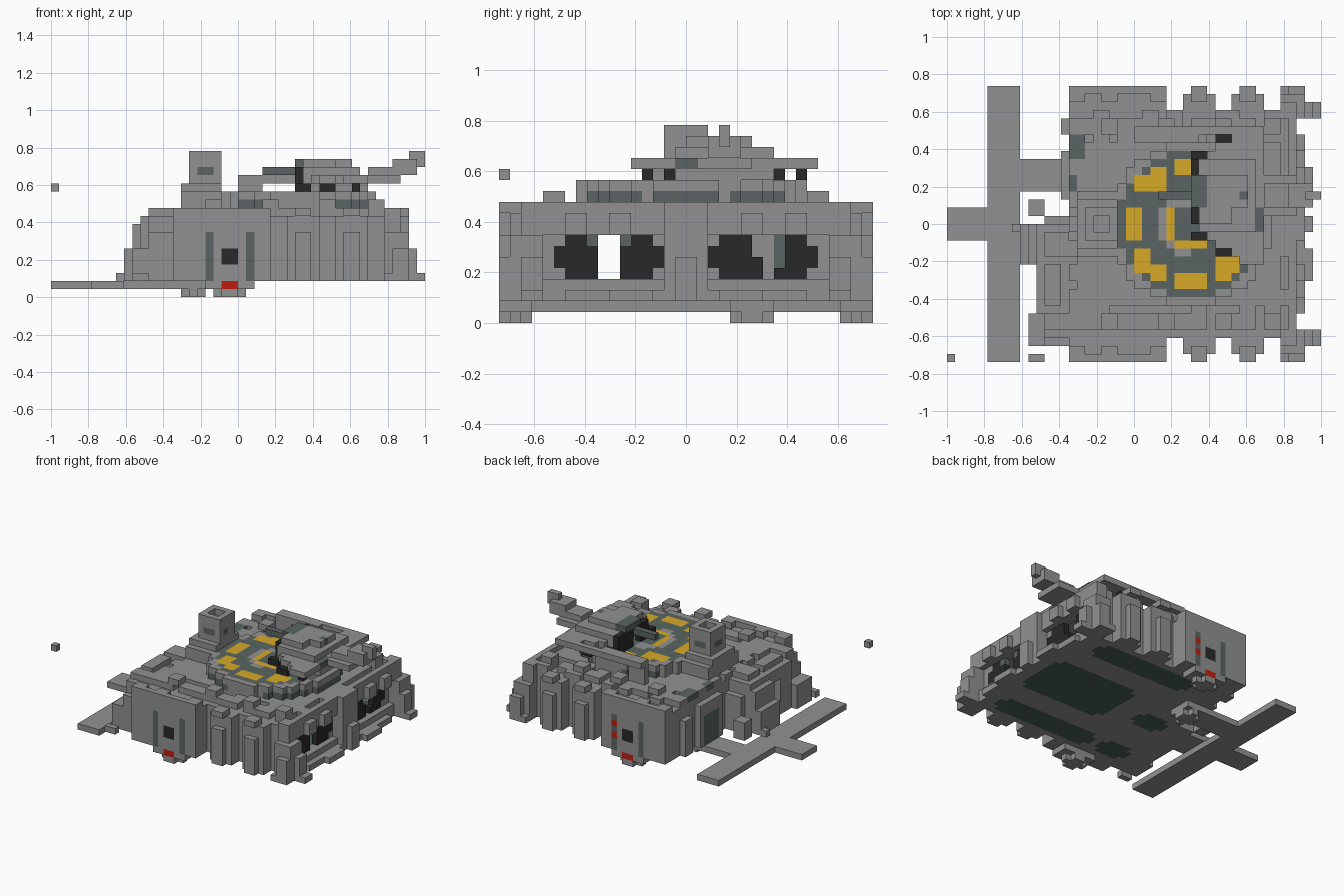
import bpy, bmesh, math, random
from mathutils import Vector

old = bpy.data.objects.get("Cube")
if old:
    bpy.data.objects.remove(old)

random.seed(4)
V = 1 / 23          # edge of one block
COLOURS = {
    "stone_grey": (0.285, 0.285, 0.285),
    "slate_green": (0.1, 0.13, 0.122),
    "marking_yellow": (0.68, 0.4, 0.022),
    "charcoal": (0.022, 0.022, 0.022),
    "signal_red": (0.52, 0.012, 0.004),
    "deep_green": (0.065, 0.115, 0.095),
}
NAMES = list(COLOURS)
GREY, GREEN, YELLOW, DARK, RED, DEEP = range(len(NAMES))
MATS = []
for name, rgb in COLOURS.items():
    m = bpy.data.materials.new(name)
    m.use_nodes = True
    m.diffuse_color = (*rgb, 1)
    m.node_tree.nodes["Principled BSDF"].inputs["Base Color"].default_value = (*rgb, 1)
    MATS.append(m)

cells = {}          # block position -> (part, colour)


def span(x, y, z):
    return [(i, j, k) for i in range(*x) for j in range(*y) for k in range(*z)]


def fill(part, x, y, z, colour=GREY):
    for c in span(x, y, z):
        cells[c] = (part, colour)


def carve(x, y, z):
    for c in span(x, y, z):
        cells.pop(c, None)


def paint(x, y, z, colour):
    for c in span(x, y, z):
        if c in cells:
            cells[c] = (cells[c][0], colour)


def both(y):
    """A y range and its mirror image."""
    return (y, (-y[1], -y[0]))


# Main hall: stepped footprint, wider at the front left quarter
fill("hall", (-8, 20), (-14, 14), (2, 10))
for x0, top in ((-14, 6), (-13, 9), (-12, 10), (-11, 10)):
    fill("hall", (x0, -8), (-11 if x0 > -13 else -5, 0), (2, top))
fill("hall", (-11, -8), (-14, -11), (2, 10))
for y in both((14, 17)):
    fill("hall", (-8, 4), y, (2, 10))
fill("hall", (-15, -13), (-1, 0), (2, 3))
fill("hall", (-13, -11), (1, 3), (2, 5))
fill("hall", (-11, -8), (-1, 1), (2, 8))
fill("hall", (-9, -8), (11, 13), (2, 8))

# Hollow hangar with a through passage
carve((-6, 20), (-13, 13), (3, 9))
fill("hangar_wall", (18, 19), (-13, 13), (3, 9))
carve((-15, 21), (-8, -6), (4, 8))

# Frame of the hangar side: centre pier, set-back lintel, low rail
fill("side_frame", (18, 21), (-2, 2), (2, 11))
fill("side_frame", (19, 20), (-14, 14), (2, 4))
fill("side_frame", (19, 20), (-13, 13), (8, 11))
for y in both((9, 11)) + both((5, 7)):
    fill("side_frame", (20, 21), y, (8, 10))
fill("side_skirt", (20, 21), (-11, 11), (2, 3))
for y in both((3, 7)):
    fill("side_skirt", (21, 22), y, (2, 3))
fill("side_skirt", (21, 22), (-1, 1), (2, 6))

# Corner piers stepping inward as they rise
for y in both((13, 17)):
    fill("corner_piers", (18, 21), y, (2, 3))
for y in both((14, 17)):
    fill("corner_piers", (19, 21), y, (2, 6))
for y in both((13, 16)):
    fill("corner_piers", (18, 21), y, (2, 8))
for y in both((13, 15)):
    fill("corner_piers", (18, 20), y, (8, 11))
    fill("corner_piers", (21, 22), y, (2, 6))
    fill("corner_piers", (22, 23), y, (2, 3))

# Hangar doorways with dark shutters beside an open slot
for y0 in (-12, 2):
    carve((18, 20), (y0 + 1, y0 + 9), (4, 8))
    carve((19, 20), (y0, y0 + 10), (5, 7))
    for j in range(y0, y0 + 10):
        slot = y0 + 4 <= j < y0 + 6
        low, high = (5, 7) if j in (y0, y0 + 9) else (4, 8)
        if not slot:
            fill("hangar_shutters", (18, 19), (j, j + 1), (low, high), DARK)
carve((18, 19), (8, 9), (5, 8))
fill("hangar_shutters", (18, 19), (6, 7), (4, 6), DARK)
for j in (-9, -6):
    paint((18, 19), (j, j + 1), (7, 8), GREEN)
fill("hangar_inner_post", (14, 16), (8, 9), (5, 9), GREEN)
fill("hangar_inner_post", (14, 16), (6, 8), (3, 9))

# Buttresses along the front and back walls
for x in (7, 13):
    for y in both((14, 16)):
        fill("buttresses", (x - 1, x + 3), y, (2, 10))
    for y in both((16, 17)):
        fill("buttresses", (x, x + 2), y, (2, 8))
for x in (-8, -4, 2, 7, 13):
    for y in both((15, 17)):
        fill("buttress_caps", (x, x + 2), y, (10, 11))
fill("corner_buttress", (-13, -11), (-15, -11), (2, 6))
fill("corner_buttress", (-13, -11), (-17, -16), (2, 3))
fill("corner_buttress", (-11, -8), (-15, -14), (2, 8))

# Gate panels on the front and back walls
for y in (-17, 16):
    row = (y, y + 1)
    fill("gate_panels", (-6, 4), row, (2, 11))
    paint((-2, 0), row, (4, 6), DARK)
    for x in (-4, 1):
        paint((x, x + 1), row, (2, 8), GREEN)
for z in (4, 6):
    paint((1, 2), (16, 17), (z, z + 1), RED)

# Landing feet with clipped corners, and red lamps under the gates
FEET = [(-3, 1, -17, -14), (-3, 1, 14, 17), (-7, -4, 4, 8)]
for x0, x1, y0, y1 in FEET:
    fill("landing_feet", (x0, x1), (y0, y1), (0, 2))
    for x in (x0, x1 - 1):
        for y in (y0, y1 - 1):
            carve((x, x + 1), (y, y + 1), (0, 1))
for y in both((14, 17)):
    fill("landing_feet", (-4, 2), y, (1, 2))
for y in (-17, 16):
    paint((-2, 0), (y, y + 1), (1, 2), RED)

# Low dock on the left and its walkways
fill("dock", (-18, -14), (-17, 17), (1, 2))
fill("dock", (-14, -7), (4, 8), (1, 2))
fill("dock", (-23, -18), (-2, 2), (1, 2))
fill("dock_door", (-9, -8), (3, 9), (2, 9))
paint((-9, -8), (4, 8), (2, 7), GREEN)
fill("floating_beacon", (-23, -22), (-17, -16), (13, 14))

# Roof blocks: parapet and scattered vents
for x in range(-11, 20, 3):
    for y in range(-13, 13, 3):
        if x < -8 and y > -3:
            continue
        w, d = random.choice(((2, 2), (3, 2), (2, 3), (3, 3)))
        fill("roof_blocks", (x, min(x + w, 20)), (y, min(y + d, 14)), (10, 11))
for x in (-4, 3, 10, 16):
    for y in both((11, 13)):
        fill("roof_vents", (x, x + 2), y, (11, 12))
fill("roof_core", (-7, 18), (-10, 10), (10, 11))
fill("roof_hatches", (-8, -6), (8, 11), (10, 11), GREEN)
fill("roof_hatches", (-8, -7), (4, 6), (10, 11), GREEN)

# Round landing pad with a ring of yellow markings
MARKS = [((-1, 1), (-2, 2)), ((0, 2), (4, 6)), ((2, 4), (4, 7)), ((5, 8), (6, 8)),
         ((0, 2), (-6, -3)), ((2, 4), (-7, -5)), ((5, 9), (-8, -6)),
         ((10, 12), (-7, -4)), ((12, 13), (-6, -4)), ((4, 5), (-2, 2)), ((5, 9), (-3, -2))]
for i, j, k in span((-4, 19), (-11, 11), (11, 13)):
    r = math.hypot(i + 0.5 - 7, j + 0.5)
    side = abs(j + 0.5)
    if k == 11 and r < 10:
        panel = side < 3 or (4 < side and 3 < abs(i - 7.5) < 8)
        cells[i, j, k] = ("pad_base", GREEN if panel else GREY)
    elif k == 12 and r < 10:
        inner = 2.4 < r < 4 and i < 7
        cells[i, j, k] = ("landing_pad", GREEN if r < 8.9 and not inner else GREY)
for x, y in MARKS:
    paint(x, y, (12, 13), YELLOW)

# Command deck: stepped plan, propped on dark blocks along its edge
fill("deck_core", (9, 16), (-1, 8), (13, 14))
for x0, y in ((8, (-1, 8)), (9, (-2, 9)), (10, (-3, 10)), (12, (-4, 11)), (13, (-5, 12))):
    fill("deck", (x0, 16), y, (14, 15))
fill("deck", (0, 8), (10, 12), (14, 15))
fill("deck", (8, 13), (11, 12), (14, 15))
fill("deck", (0, 3), (10, 11), (10, 14))
for x, y in (((7, 9), (8, 9)), ((7, 9), (-2, -1)), ((10, 12), (10, 11)), ((10, 12), (-4, -3))):
    fill("deck_supports", x, y, (13, 14), DARK)
fill("deck_supports", (14, 15), (-4, -3), (13, 14), DARK)
for y in ((0, 2), (4, 8)):
    fill("deck_supports", (7, 8), y, (13, 16), DARK)
fill("deck_house", (8, 15), (-1, 8), (15, 16))
fill("deck_nose", (3, 7), (3, 4), (15, 16), GREEN)
fill("deck_roof", (7, 14), (2, 6), (16, 17))
fill("deck_roof", (8, 12), (0, 2), (16, 17))
paint((7, 9), (2, 6), (16, 17), GREEN)
paint((13, 14), (3, 4), (16, 17), GREEN)

# Gun pointing outward from the deck
fill("gun", (15, 20), (1, 6), (14, 15))
fill("gun", (16, 22), (2, 5), (15, 16))
fill("gun", (19, 22), (2, 5), (16, 17))
fill("gun", (21, 23), (3, 4), (16, 18))
paint((15, 16), (-1, 2), (14, 15), GREEN)

# Watch tower with small windows
fill("tower", (-7, -2), (-4, 4), (11, 13))
fill("tower", (-7, -2), (-3, 3), (13, 14))
fill("tower", (-6, -2), (-2, 2), (14, 18))
carve((-5, -3), (-1, 1), (17, 18))
for y in (-2, 1):
    paint((-5, -3), (y, y + 1), (15, 16), GREEN)
paint((-6, -5), (-1, 1), (15, 16), GREEN)
paint((-3, -2), (-1, 0), (15, 16), GREEN)

# Green hatches set flush in the underside
for x, y in (((3, 19), (-5, 5)), ((-2, 17), (9, 13)), ((-1, 18), (-13, -9)),
             ((-7, -1), (-3, 1)), ((-8, -2), (-13, -9))):
    paint((x[0] + 1, x[1] - 1), y, (2, 3), DEEP)
    paint(x, (y[0] + 1, y[1] - 1), (2, 3), DEEP)

# Skin each part: only faces open to the air
AXES = [Vector(a) for a in ((1, 0, 0), (0, 1, 0), (0, 0, 1))]
for part in sorted({p for p, _ in cells.values()}):
    bm = bmesh.new()
    verts = {}
    for pos, (owner, colour) in cells.items():
        if owner != part:
            continue
        mid = Vector(pos) + Vector((0.5, 0.5, 0.5))
        for a in range(3):
            for s in (-1, 1):
                n = AXES[a] * s
                if tuple(int(p + q) for p, q in zip(pos, n)) in cells:
                    continue
                u = AXES[(a + 1) % 3] * 0.5
                w = AXES[(a + 2) % 3] * 0.5 * s
                loop = []
                for p in (-u - w, u - w, u + w, w - u):
                    key = tuple(round(t) for t in mid + n * 0.5 + p)
                    if key not in verts:
                        verts[key] = bm.verts.new(Vector(key) * V)
                    loop.append(verts[key])
                bm.faces.new(loop).material_index = colour
    mesh = bpy.data.meshes.new(part)
    bm.to_mesh(mesh)
    bm.free()
    for m in MATS:
        mesh.materials.append(m)
    bpy.context.collection.objects.link(bpy.data.objects.new(part, mesh))
